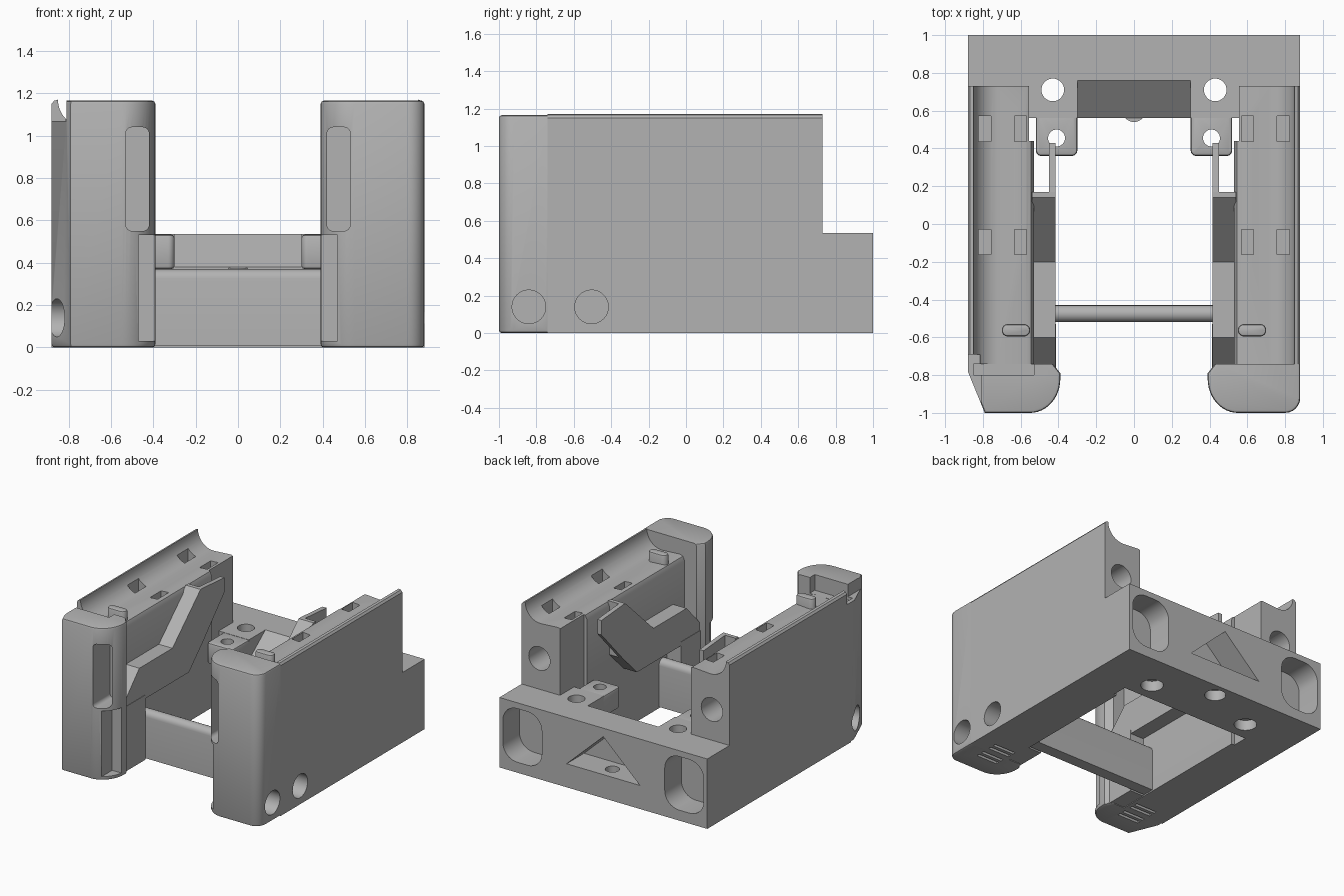
import bpy, bmesh, math

cube = bpy.data.objects.get("Cube")
if cube:
    bpy.data.objects.remove(cube, do_unlink=True)

grey = bpy.data.materials.new("plain grey")
grey.use_nodes = True
tone = (0.45, 0.45, 0.45, 1)
grey.diffuse_color = tone
grey.node_tree.nodes["Principled BSDF"].inputs["Base Color"].default_value = tone

parts = []


def arc(cx, cy, rx, ry, start, end, n=10):
    angles = [math.radians(start + (end - start) * i / n) for i in range(n + 1)]
    return [(cx + rx * math.cos(a), cy + ry * math.sin(a)) for a in angles]


def circle(cx, cy, r, n=32):
    return arc(cx, cy, r, r, 0, 360, n)[:-1]


def rounded(x0, x1, y0, y1, r):
    return (arc(x1 - r, y1 - r, r, r, 0, 90, 8) + arc(x0 + r, y1 - r, r, r, 90, 180, 8)
            + arc(x0 + r, y0 + r, r, r, 180, 270, 8) + arc(x1 - r, y0 + r, r, r, 270, 360, 8))


def rect(x0, x1, y0, y1):
    return [(x0, y0), (x1, y0), (x1, y1), (x0, y1)]


def prism(name, pts, axis, lo, hi, side=1, keep=True, bevel=None, width=0.015):
    """Extrude a 2D outline along one axis; side=-1 mirrors it in x."""
    place = {"x": lambda a, b, t: (t * side, a, b),
             "y": lambda a, b, t: (a * side, t, b),
             "z": lambda a, b, t: (a * side, b, t)}[axis]
    bm = bmesh.new()
    rings = [[bm.verts.new(place(a, b, t)) for a, b in pts] for t in (lo, hi)]
    for ring in rings:
        bm.faces.new(ring)
    for i in range(len(pts)):
        j = (i + 1) % len(pts)
        bm.faces.new((rings[0][i], rings[0][j], rings[1][j], rings[1][i]))
    bmesh.ops.recalc_face_normals(bm, faces=bm.faces)
    if bevel:
        edges = [e for e in bm.edges if bevel(*[v.co for v in e.verts])]
        bmesh.ops.bevel(bm, geom=edges, offset=width, segments=2, profile=0.5, affect="EDGES")
    mesh = bpy.data.meshes.new(name)
    bm.to_mesh(mesh)
    bm.free()
    mesh.materials.append(grey)
    obj = bpy.data.objects.new(name, mesh)
    bpy.context.collection.objects.link(obj)
    if keep:
        parts.append(obj)
    return obj


def cut(obj, pts, axis, lo, hi, side=1):
    cutter = prism("cutter", pts, axis, lo, hi, side, keep=False)
    cutter.hide_render = True
    mod = obj.modifiers.new("cut", "BOOLEAN")
    mod.operation = "DIFFERENCE"
    mod.solver = "EXACT"
    mod.object = cutter
    bpy.context.view_layer.objects.active = obj
    bpy.ops.object.modifier_apply(modifier=mod.name)
    bpy.data.objects.remove(cutter, do_unlink=True)


SEAM = -0.74   # where the front pillars meet the rails

for side, label in ((1, "left"), (-1, "right")):
    # Long side rail with a concave cradle along its top
    profile = ([(0.88, 0), (0.88, 1.15), (0.868, 1.165)]
               + arc(0.72, 1.17, 0.13, 0.13, 0, -90)
               + [(0.57, 1.05), (0.545, 1.04), (0.53, 1.01), (0.53, 0)])
    rail = prism(label + "_rail", profile, "y", SEAM, 0.73, side)
    cut(rail, rect(0.4, 0.555, 0.44, 0.8), "z", -0.1, 1.3, side)
    cut(rail, circle(0.73, 0.77, 0.09), "y", 0.45, 0.8, side)
    for x in (0.60, 0.79):
        for y in (0.505, -0.095):
            cut(rail, rect(x - 0.032, x + 0.032, y - 0.067, y + 0.067), "z", 0.95, 1.3, side)

    # Front pillar with a rounded inner corner
    if side > 0:
        outer = [(0.88, SEAM)] + arc(0.8, -0.92, 0.08, 0.08, 0, -90, 6)
    else:
        outer = [(0.88, SEAM), (0.88, -0.78), (0.79, -1)]
    outline = outer + arc(0.55, -0.82, 0.16, 0.18, 270, 180, 12) + [(0.39, -0.79), (0.43, SEAM)]
    pillar = prism(label + "_pillar", outline, "z", 0, 1.165, side,
                   bevel=lambda a, b: abs(a.z - b.z) < 0.01 and min(a.y, b.y) < SEAM - 0.01)
    cut(pillar, rounded(0.42, 0.53, 0.55, 1.04, 0.03), "y", -1.1, -0.79, side)
    cut(pillar, rect(0.3, 0.47, 0.03, 0.53), "y", -1.1, -0.85, side)
    cut(pillar, circle(-0.84, 0.14, 0.09), "x", 0.75, 1, side)
    if side > 0:
        cut(rail, circle(-0.505, 0.14, 0.09), "x", 0.75, 1, side)
    else:
        cut(pillar, rect(0.53, 0.85, -0.8, -0.7), "z", 1.045, 1.3, side)
        cut(pillar, rect(0.81, 1, -1.1, -0.7), "z", 1.07, 1.3, side)
        cut(rail, rect(0.815, 1, -0.8, -0.69), "z", 1.07, 1.3, side)

    # Grip grooves underneath
    for y in (-0.83, -0.78):
        cut(pillar, rect(0.56, 0.74, y - 0.012, y + 0.012), "z", -0.1, 0.03, side)
    for y in (-0.70, -0.65):
        cut(rail, rect(0.56, 0.74, y - 0.012, y + 0.012), "z", -0.1, 0.03, side)

    # Inner ledge with sloping top, and the thin plate behind it
    prism(label + "_ledge", [(0.17, 1.05), (0.14, 1.05), (-0.2, 0.73), (-0.6, 0.73),
                             (-0.77, 0.55), (-0.77, 0.47), (0, 0.47), (0.17, 0.64)],
          "x", 0.415, 0.54, side)
    prism(label + "_plate", [(0.17, 1.05), (0.43, 1.03), (0.43, 0.92), (0.17, 0.64)],
          "x", 0.415, 0.45, side)
    prism(label + "_inner_panel", rect(-0.78, -0.53, 0.005, 0.5), "x", 0.412, 0.54, side)

    # Locating peg on top
    prism(label + "_peg", rounded(0.55, 0.70, -0.595, -0.53, 0.032), "z", 1.0, 1.12, side,
          bevel=lambda a, b: min(a.z, b.z) > 1.1, width=0.012)

    # Mounting tab at the back with a screw hole
    tab = prism(label + "_tab", rounded(0.3, 0.52, 0.36, 0.6, 0.03), "z", 0.37, 0.533, side,
                bevel=lambda a, b: min(a.z, b.z) > 0.5 or max(a.z, b.z) < 0.4)
    cut(tab, circle(0.41, 0.455, 0.045), "z", 0.2, 0.7, side)

# Back block
half = [(0.88, 1), (0.88, 0.73), (0.56, 0.73), (0.56, 0.56)]
block = prism("back_block", half + [(-x, y) for x, y in reversed(half)], "z", 0, 0.535)
cut(block, [(0.5, 0.333), (0.76, 0.535), (0.76, 0.7), (0.5, 0.7)], "x", -0.3, 0.3)
cut(block, [(-0.31, 0.18), (0.31, 0.18), (0, 0.47)], "y", 0.79, 1.1)
cut(block, circle(0, 0.89, 0.05), "z", -0.1, 0.3)
cut(block, circle(0, 0.89, 0.075), "z", -0.1, 0.08)
for side in (1, -1):
    cut(block, rounded(0.52, 0.85, 0.08, 0.49, 0.12), "y", 0.8, 1.1, side)
    cut(block, circle(0.43, 0.71, 0.06), "z", -0.1, 0.7, side)
    cut(block, circle(0.43, 0.71, 0.08), "z", -0.1, 0.08, side)

# Small boss on the inner face of the back block
prism("centre_boss", circle(0, 0.6, 0.06), "z", 0.02, 0.375)

# Cross bar with a rounded top
prism("cross_bar", [(-0.43, 0.01)] + arc(-0.475, 0.325, 0.045, 0.045, 0, 180) + [(-0.52, 0.01)],
      "x", -0.54, 0.54)

# Smooth the curved faces and keep the edges crisp
bpy.ops.object.select_all(action="DESELECT")
for obj in parts:
    obj.select_set(True)
bpy.context.view_layer.objects.active = parts[0]
bpy.ops.object.shade_smooth_by_angle(angle=math.radians(30))
